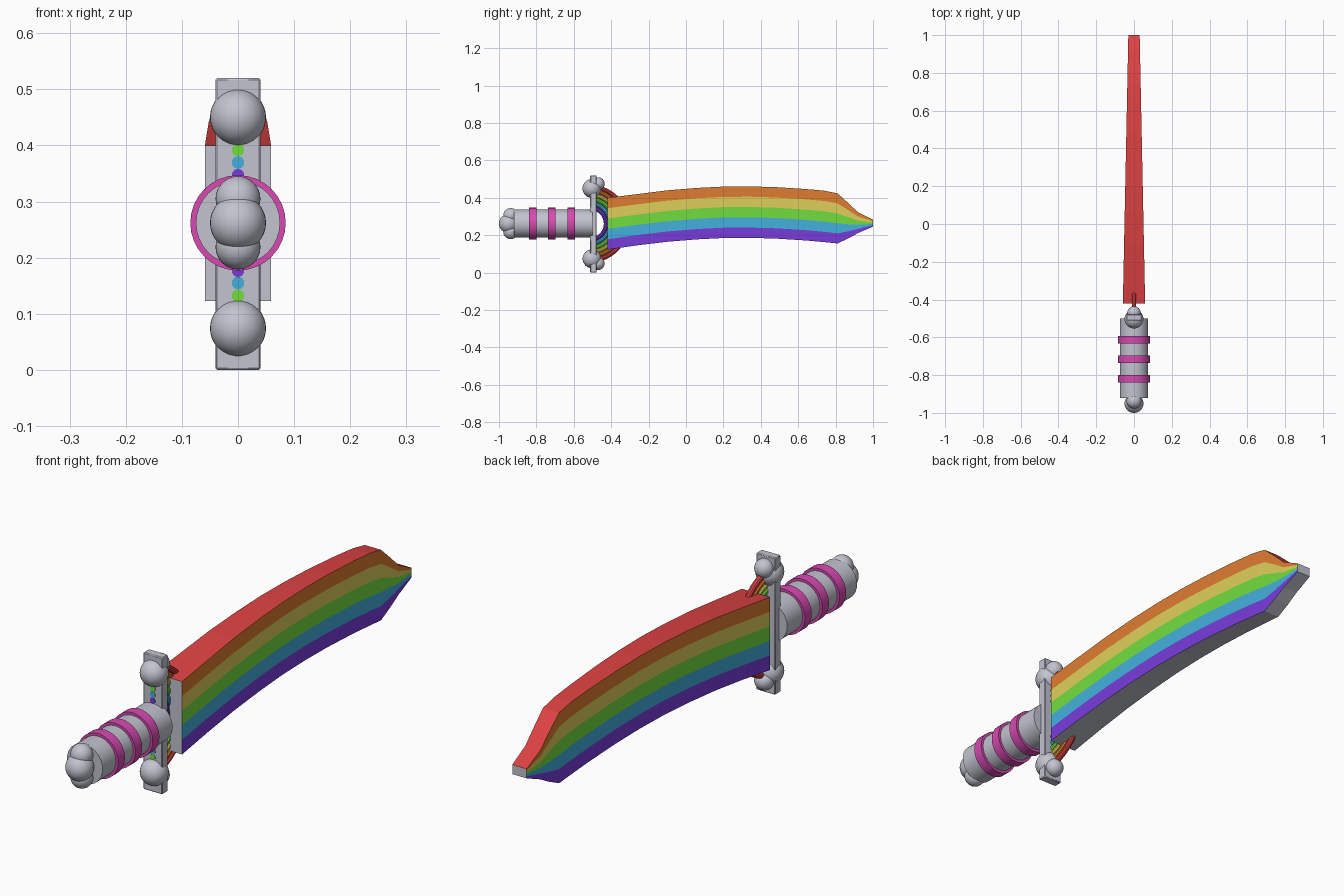
import bpy, bmesh, math
from mathutils import Vector

if "Cube" in bpy.data.objects:
    bpy.data.objects.remove(bpy.data.objects["Cube"])


def mat(name, r, g, b):
    m = bpy.data.materials.new(name)
    m.diffuse_color = [((c / 255 + 0.055) / 1.055) ** 2.4 for c in (r, g, b)] + [1]
    m.use_nodes = True
    m.node_tree.nodes["Principled BSDF"].inputs["Base Color"].default_value = m.diffuse_color
    return m


METAL = mat("silver", 194, 196, 207)
RED = mat("red", 222, 66, 66)
ORANGE = mat("orange", 222, 124, 48)
YELLOW = mat("yellow", 222, 207, 90)
GREEN = mat("green", 114, 222, 62)
BLUE = mat("blue", 68, 176, 222)
PURPLE = mat("purple", 120, 60, 220)
PINK = mat("pink", 215, 74, 178)
MID = 0.262  # height of the sword axis


def finish(name, m):
    o = bpy.context.object
    o.name = name
    o.data.materials.append(m)
    bpy.ops.object.shade_smooth_by_angle(angle=math.radians(35))
    return o


def ball(name, y, z, r):
    bpy.ops.mesh.primitive_uv_sphere_add(segments=32, ring_count=16, radius=r, location=(0, y, z))
    return finish(name, METAL)


def rod(name, y0, y1, r, m):
    bpy.ops.mesh.primitive_cylinder_add(vertices=32, radius=r, depth=y1 - y0,
                                        location=(0, (y0 + y1) / 2, MID), rotation=(math.pi / 2, 0, 0))
    return finish(name, m)


# Grip with pink bands
rod("grip", -0.92, -0.50, 0.075, METAL)
for i, y in enumerate((-0.82, -0.717, -0.613)):
    rod(f"grip_band_{i + 1}", y - 0.02, y + 0.02, 0.085, PINK)

# Pommel balls
ball("pommel_center", -0.95, MID, 0.05)
for s in (1, -1):
    ball("pommel_side", -0.937, MID + s * 0.043, 0.04)
    # Guard balls, large at the front and small at the back
    ball("guard_ball", -0.503, MID + s * 0.188, 0.05)
    ball("guard_back_ball", -0.47, MID + s * 0.213, 0.035)

# Crossguard
bpy.ops.mesh.primitive_cube_add(size=1, location=(0, -0.495, 0.26))
guard = bpy.context.object
guard.scale = (0.08, 0.034, 0.52)
bpy.ops.object.transform_apply(location=False, rotation=False, scale=True)
bev = guard.modifiers.new("bevel", "BEVEL")
bev.width = 0.003
finish("crossguard", METAL)

# Rainbow of half-ring tubes behind the guard
for i, m in enumerate((PURPLE, BLUE, GREEN, YELLOW, ORANGE, RED)):
    R, r, n, k = 0.085 + i * 0.0224, 0.0115, 28, 10
    bm = bmesh.new()
    rings = []
    for a in range(n + 1):
        t = -math.pi / 2 + math.pi * a / n
        d = Vector((0, math.cos(t), math.sin(t)))
        rings.append([bm.verts.new(Vector((0, -0.513, MID)) + d * (R + r * math.cos(u)) +
                                   Vector((r * math.sin(u), 0, 0)))
                      for u in (2 * math.pi * j / k for j in range(k))])
    for p, q in zip(rings, rings[1:]):
        for j in range(k):
            bm.faces.new((p[j], p[j - 1], q[j - 1], q[j]))
    bm.faces.new(rings[0])
    bm.faces.new(rings[-1])
    bmesh.ops.recalc_face_normals(bm, faces=bm.faces)
    me = bpy.data.meshes.new("rainbow_arc")
    bm.to_mesh(me)
    bm.free()
    o = bpy.data.objects.new("rainbow_arc_" + m.name, me)
    bpy.context.collection.objects.link(o)
    bpy.context.view_layer.objects.active = o
    bpy.ops.object.select_all(action="DESELECT")
    o.select_set(True)
    finish(o.name, m)

# Blade: stations (y, bottom z, top z), striped sides, red back, silver edge and ends
stations = [(-0.42, 0.123, 0.400), (-0.26, 0.146, 0.420), (-0.10, 0.165, 0.440), (0.06, 0.178, 0.453),
            (0.20, 0.185, 0.460), (0.34, 0.186, 0.461), (0.48, 0.182, 0.457), (0.64, 0.172, 0.447),
            (0.74, 0.163, 0.438), (0.81, 0.156, 0.424), (0.87, 0.184, 0.370),
            (0.92, 0.212, 0.322), (1.0, 0.246, 0.282)]
stripes = (PURPLE, BLUE, GREEN, YELLOW, ORANGE)
bm = bmesh.new()
grid = []
for y, lo, hi in stations:
    w = 0.059 - 0.029 * (y + 0.42) / 1.42
    grid.append([[bm.verts.new((s * w, y, lo + (hi - lo) * j / 5)) for j in range(6)] for s in (-1, 1)])
for (a, b), (c, d) in zip(grid, grid[1:]):
    for p, q in ((a, c), (b, d)):
        for j in range(5):
            bm.faces.new((p[j], q[j], q[j + 1], p[j + 1])).material_index = j
    bm.faces.new((a[5], b[5], d[5], c[5])).material_index = 5
    bm.faces.new((a[0], b[0], d[0], c[0])).material_index = 6
for a, b in (grid[0], grid[-1]):
    bm.faces.new(a + b[::-1]).material_index = 6
bmesh.ops.recalc_face_normals(bm, faces=bm.faces)
me = bpy.data.meshes.new("blade")
bm.to_mesh(me)
bm.free()
for m in stripes + (RED, METAL):
    me.materials.append(m)
bpy.context.collection.objects.link(bpy.data.objects.new("blade", me))
